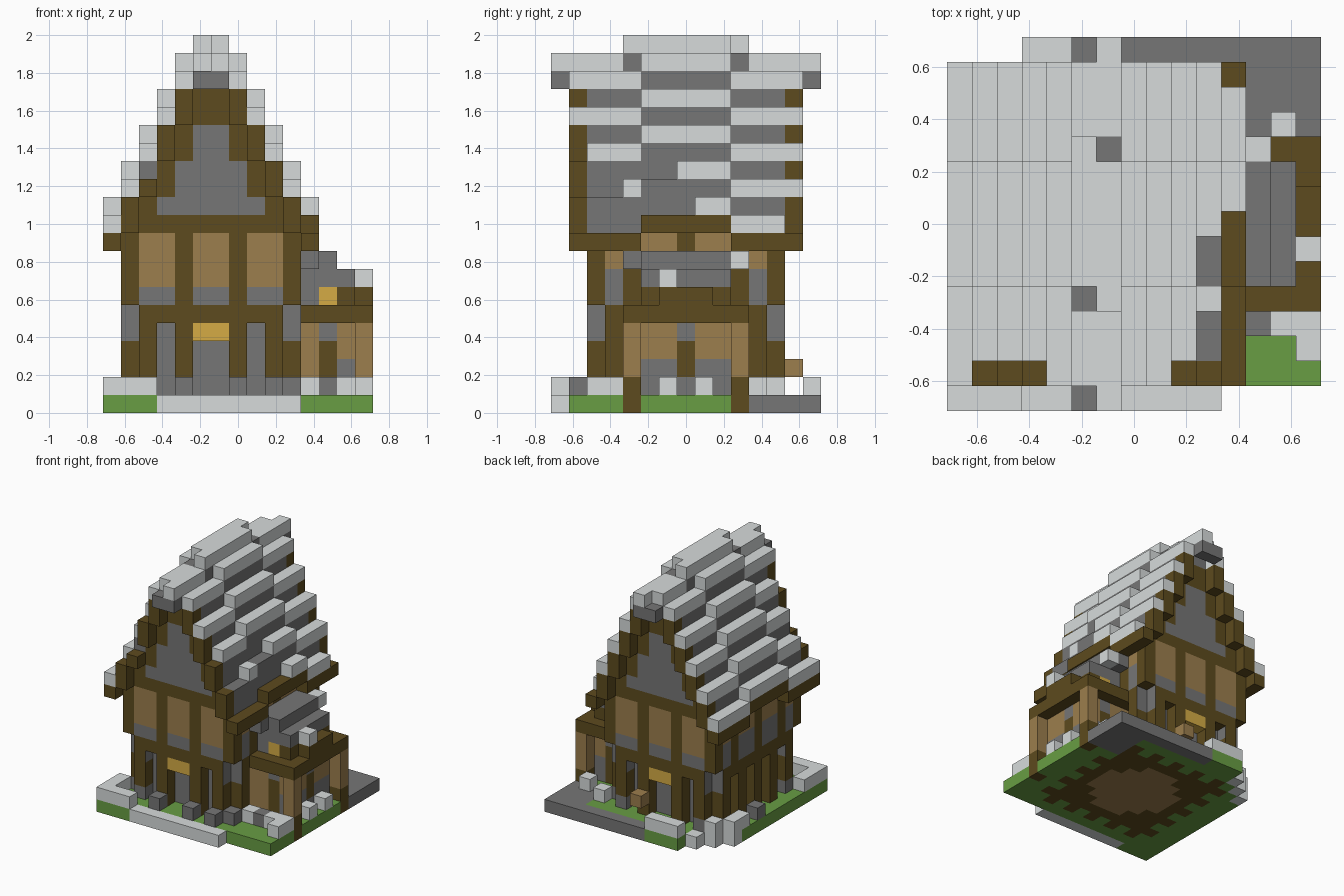
import bpy
import bmesh
from mathutils import Vector

cube = bpy.data.objects.get("Cube")
if cube:
    bpy.data.objects.remove(cube, do_unlink=True)

COLOURS = {
    "pale_stone": (0.68, 0.71, 0.71), "dark_stone": (0.18, 0.18, 0.18),
    "dark_timber": (0.11, 0.07, 0.013), "tan_plaster": (0.335, 0.21, 0.075),
    "lamp_yellow": (0.66, 0.41, 0.06), "grass_green": (0.14, 0.34, 0.057),
}
PALE, DARK, WOOD, TAN, LAMP, GRASS = COLOURS
NAMES = list(COLOURS)
UNIT = 2 / 21
HALF = 7.5
mats = []
for name, rgb in COLOURS.items():
    m = bpy.data.materials.new(name)
    m.use_nodes = True
    m.diffuse_color = (*rgb, 1)
    shader = m.node_tree.nodes["Principled BSDF"]
    shader.inputs["Base Color"].default_value = (*rgb, 1)
    shader.inputs["Roughness"].default_value = 0.9
    mats.append(m)

cells = {}


def span(v):
    return range(*v) if isinstance(v, tuple) else [v]


def fill(part, colour, xs, ys, zs):
    """Fill a block of unit cells; later fills replace earlier ones."""
    for x in span(xs):
        for y in span(ys):
            for z in span(zs):
                cells[x, y, z] = (part, colour)


def clear(xs, ys, zs):
    for x in span(xs):
        for y in span(ys):
            for z in span(zs):
                cells.pop((x, y, z), None)


# Ground with one stepped corner, front path and back paving
fill("ground", GRASS, (0, 15), (1, 14), 0)
fill("ground", GRASS, (0, 3), 0, 0)
fill("ground", GRASS, (3, 7), 14, 0)
fill("paving", DARK, (6, 15), 14, 0)
fill("paving", DARK, (12, 15), (11, 14), 0)
fill("front_path", PALE, (3, 11), 0, 0)
for i in range(3):
    clear((0, i), 11 + i, 0)
    fill("corner_stones", PALE, i, 11 + i, 0)

# Loose stones around the house
fill("garden_wall", PALE, (0, 3), 0, 1)
fill("garden_wall", PALE, 0, (1, 3), 1)
fill("garden_wall", PALE, (3, 6), 14, 1)
for x, y in ((2, 12), (1, 12), (0, 11), (0, 10)):
    fill("corner_stones", PALE, x, y, 1)
for x, y in ((1, 11), (0, 8), (4, 1), (7, 1), (9, 1), (10, 2), (12, 3)):
    fill("dark_stones", DARK, x, y, 1)
for x, y in ((11, 3), (13, 3), (14, 3), (14, 2), (13, 11), (11, 12)):
    fill("pale_stones", PALE, x, y, 1)

# Ground floor core, standing posts and door lamps
fill("ground_floor", DARK, (2, 10), (3, 12), (1, 6))
for y in (2, 12):
    for x in (4, 7):
        fill("ground_posts", WOOD, x, y, (1, 5))
    fill("door_lamps", LAMP, (5, 7), y, 4)
for x in (1, 10):
    for y in (5, 7, 9):
        fill("ground_posts", WOOD, x, y, (1, 5))

# Jetty beams and corner braces on stone feet
for y in (2, 12):
    fill("jetty_beams", WOOD, (2, 10), y, 5)
    for x in (2, 9):
        fill("corner_braces", WOOD, x, y, (2, 6))
        fill("brace_feet", DARK, x, y, 1)
for x in (1, 10):
    fill("jetty_beams", WOOD, x, (3, 12), 5)
    for y in (3, 11):
        fill("corner_braces", WOOD, x, y, (2, 6))
        fill("brace_feet", DARK, x, y, 1)

# Upper floor with framed panels
fill("upper_floor", DARK, (1, 11), (2, 13), (6, 10))
for y in (2, 12):
    fill("upper_panels", TAN, (1, 11), y, (7, 10))
    for x in (1, 4, 7, 10):
        fill("upper_posts", WOOD, x, y, (6, 10))
for x in (1, 10):
    fill("upper_panels", TAN, x, (3, 12), (8, 10))
    for y in (4, 7, 10):
        fill("upper_posts", WOOD, x, y, (6, 9))
    for ys in ((2, 5), (10, 13), 7):
        fill("upper_posts", WOOD, x, ys, 9)

# Stepped roof: pale courses over a dark core, middle bay raised one unit
for d in range(6):
    end_top = 20 - 2 * d if d else 19
    for x in (5 - d, 6 + d):
        if d < 5:
            fill("roof_core", DARK, x, (2, 13), (10, end_top))
            fill("roof_core", DARK, x, (5, 10), end_top)
        else:
            for ys in ((1, 5), (10, 14)):
                fill("eaves", WOOD, x, ys, 9)
            fill("eaves", WOOD, x, (5, 10), end_top)
        front = 2 if d in (2, 3, 4) and x != 8 else 1
        for ys in ((front, 5), (10, 14)):
            fill("roof_courses", PALE, x, ys, end_top)
        fill("roof_courses", PALE, x, (5, 10), end_top + 1)
        # Timber band on each gable wall, with bargeboards one unit proud
        for wall, edge in ((2, 1), (12, 13)):
            if d < 4:
                fill("gable_timber", WOOD, x, wall, 10)
                fill("gable_timber", WOOD, x, wall, (max(11, 16 - 2 * d), 18 - 2 * d))
            if 0 < d < 5:
                fill("bargeboards", WOOD, x, edge, (end_top - 2, end_top))
clear(2, 1, 13)

# Ridge with overhanging, broken ends
fill("ridge", PALE, (5, 7), (0, 15), 19)
fill("ridge", PALE, (5, 7), (4, 11), 20)
for y in (0, 14):
    fill("ridge_gaps", DARK, (5, 7), y, 18)
    clear(5, y, 19)
for x, y in ((5, 4), (6, 10)):
    clear(x, y, 20)
    fill("ridge_gaps", DARK, (5, 7), y, 19)

# Missing courses on the right slope
clear(10, (1, 4), 12)
clear(10, (5, 7), 13)
clear(11, (1, 5), 10)
clear(11, (5, 8), 11)
clear(11, 13, 10)

# Side annex: recessed walls, two free corner posts, low stones
fill("annex_walls", TAN, (10, 14), (5, 10), (1, 5))
fill("annex_base", DARK, 13, (5, 10), (1, 3))
for y in (6, 8):
    fill("pale_stones", PALE, 14, y, 1)
fill("annex_studs", WOOD, 13, 7, (2, 4))
fill("annex_studs", DARK, 13, 7, 4)
for y in (5, 9):
    fill("annex_studs", WOOD, 12, y, (1, 4))
    fill("annex_studs", DARK, 12, y, 4)
for y in (4, 10):
    fill("annex_posts", WOOD, 14, y, (0, 2))
    fill("annex_posts", TAN, 14, y, (2, 5))
fill("annex_eaves", WOOD, (11, 15), (4, 11), 5)
fill("annex_eaves", WOOD, 14, (6, 9), 6)
fill("annex_roof", DARK, (11, 13), (5, 10), 6)
fill("annex_eaves", WOOD, 13, (5, 10), 6)
for y in (5, 9):
    fill("annex_lamps", LAMP, 12, y, 6)
fill("annex_roof", DARK, (11, 14), (5, 10), 7)
fill("annex_roof", DARK, (11, 13), (5, 10), 8)
fill("annex_roof", DARK, 11, (4, 11), 8)
fill("annex_roof_stones", PALE, 14, 6, 7)
fill("annex_roof_stones", PALE, 12, 10, 8)

# Small bracket block at the back door
fill("back_bracket", TAN, 7, 13, 2)


def face_colour(part, colour, cell, axis, side):
    x, y, z = cell
    # Stone-coloured ends on the upper braces
    if part == "corner_braces" and z > 3 and axis == (0 if y in (2, 12) else 1):
        return DARK
    # Bare earth under the ground slab
    if colour == GRASS and axis == 2 and not side:
        dx, dy = abs(x - 7), abs(y - 7)
        if max(dx, dy) < 4 and dx + dy < 5:
            return TAN
        if max(dx, dy) < 6 - (dx * dy) % 2:
            return WOOD
    return colour


def build(part):
    """Make one object from the exposed faces of a part's cells."""
    bm = bmesh.new()
    verts = {}
    for cell, (owner, colour) in cells.items():
        if owner != part:
            continue
        for axis in range(3):
            for side in (0, 1):
                near = list(cell)
                near[axis] += 2 * side - 1
                if tuple(near) in cells:
                    continue
                ring = []
                for a, b in ((0, 0), (1, 0), (1, 1), (0, 1)):
                    p = list(cell)
                    p[axis] += side
                    p[(axis + 1) % 3] += a
                    p[(axis + 2) % 3] += b
                    p = tuple(p)
                    if p not in verts:
                        verts[p] = bm.verts.new(Vector((p[0] - HALF, p[1] - HALF, p[2])) * UNIT)
                    ring.append(verts[p])
                face = bm.faces.new(ring if side else ring[::-1])
                face.material_index = NAMES.index(face_colour(part, colour, cell, axis, side))
    mesh = bpy.data.meshes.new(part)
    bm.to_mesh(mesh)
    bm.free()
    for m in mats:
        mesh.materials.append(m)
    bpy.context.collection.objects.link(bpy.data.objects.new(part, mesh))


for part in sorted({owner for owner, _ in cells.values()}):
    build(part)
